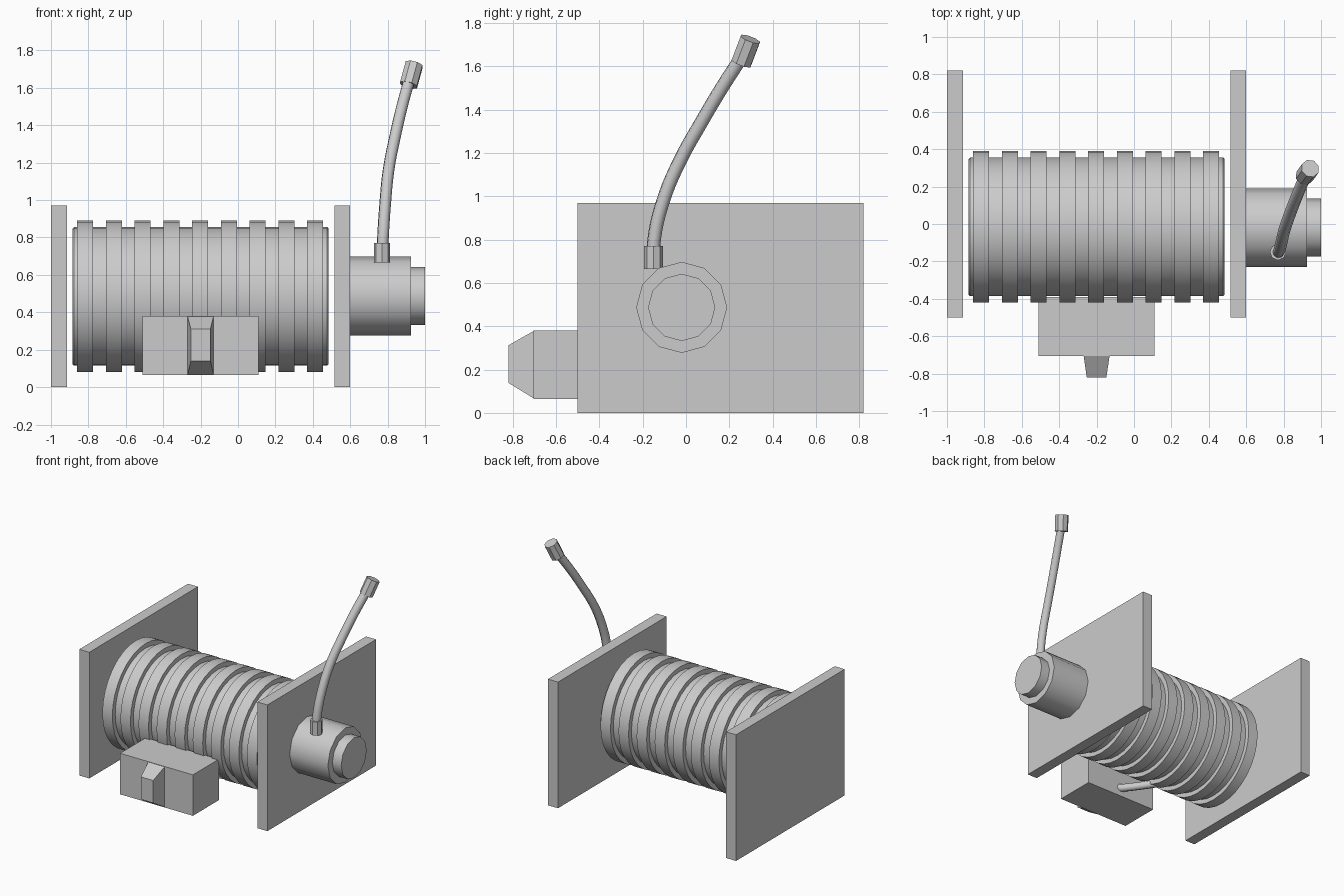
import bpy, bmesh, math
from mathutils import Vector

if "Cube" in bpy.data.objects:
    bpy.data.objects.remove(bpy.data.objects["Cube"], do_unlink=True)

grey = bpy.data.materials.new("plain_grey")
grey.use_nodes = True
grey.diffuse_color = (0.6, 0.6, 0.6, 1)
grey.node_tree.nodes["Principled BSDF"].inputs["Base Color"].default_value = (0.6, 0.6, 0.6, 1)


def add_object(name, data):
    data.materials.append(grey)
    obj = bpy.data.objects.new(name, data)
    bpy.context.collection.objects.link(obj)
    return obj


def finish(name, bm, smooth=False):
    bmesh.ops.recalc_face_normals(bm, faces=bm.faces)
    if smooth:
        for f in bm.faces:
            f.smooth = True
        for e in bm.edges:
            e.smooth = e.calc_face_angle(0) < math.radians(35)
    mesh = bpy.data.meshes.new(name)
    bm.to_mesh(mesh)
    bm.free()
    return add_object(name, mesh)


def box(name, lo, hi):
    bm = bmesh.new()
    bmesh.ops.create_cube(bm, size=1)
    for v in bm.verts:
        v.co = [(a + b) / 2 + c * (b - a) for a, b, c in zip(lo, hi, v.co)]
    return finish(name, bm)


def lathe(name, profile, origin, axis=(1, 0, 0), sides=32):
    """Closed solid of revolution; profile holds (distance along axis, radius)."""
    bm = bmesh.new()
    rings = []
    for x, r in profile:
        angles = [math.tau * i / sides for i in range(sides)]
        rings.append([bm.verts.new((x, r * math.cos(a), r * math.sin(a))) for a in angles])
    for a, b in zip(rings, rings[1:]):
        for i in range(sides):
            j = (i + 1) % sides
            bm.faces.new((a[i], a[j], b[j], b[i]))
    bm.faces.new(rings[0])
    bm.faces.new(rings[-1])
    obj = finish(name, bm, smooth=True)
    obj.rotation_mode = "QUATERNION"
    obj.rotation_quaternion = Vector((1, 0, 0)).rotation_difference(Vector(axis).normalized())
    obj.location = origin
    return obj


def tube(name, points, radius):
    curve = bpy.data.curves.new(name, "CURVE")
    curve.dimensions = "3D"
    curve.bevel_depth = radius
    curve.bevel_resolution = 2
    curve.resolution_u = 5
    curve.use_fill_caps = True
    spline = curve.splines.new("BEZIER")
    spline.bezier_points.add(len(points) - 1)
    for p, co in zip(spline.bezier_points, points):
        p.co = co
        p.handle_left_type = p.handle_right_type = "AUTO"
    return add_object(name, curve)


# Side plates
for name, x in (("right_side_plate", -1.0), ("left_side_plate", 0.515)):
    box(name, (x, -0.5, 0), (x + 0.085, 0.82, 0.97))

# Ribbed drum
core, rib = 0.37, 0.405
profile = [(-0.885, core - 0.008), (-0.877, core)]
for i in range(9):
    x = -0.86 + i * 0.1537
    profile += [(x, core), (x, rib), (x + 0.085, rib), (x + 0.085, core)]
profile += [(0.477, core), (0.485, core - 0.008)]
lathe("ribbed_drum", profile, (0, -0.015, 0.485))

# Stepped motor housing
lathe("motor_housing", [(0.59, 0.21), (0.925, 0.21), (0.925, 0.155), (1.0, 0.155)],
      (0, -0.02, 0.487), sides=12)

# Front control box with tapered spout
box("control_box", (-0.51, -0.705, 0.065), (0.11, -0.39, 0.38))
spout = box("tapered_spout", (-0.27, -0.82, 0.065), (-0.13, -0.7, 0.38))
for v in spout.data.vertices:
    if v.co.y < -0.8:
        v.co.x = -0.2 + (v.co.x + 0.2) * 0.75
        v.co.z = 0.225 + (v.co.z - 0.222) * 0.55

# Curved hose with end fittings
tube("hose", [(0.77, -0.15, 0.7), (0.775, -0.147, 0.8), (0.787, -0.105, 0.98), (0.805, -0.03, 1.16),
              (0.84, 0.07, 1.34), (0.877, 0.165, 1.5), (0.918, 0.262, 1.65)], 0.032)
lathe("lower_hose_fitting", [(0, 0.044), (0.105, 0.044)], (0.77, -0.15, 0.665), (0, 0, 1), 8)
lathe("upper_hose_fitting", [(0, 0.05), (0.122, 0.05)], (0.912, 0.255, 1.615), (0.03, 0.042, 0.11), 8)

# Short cable from the control box into the drum
tube("drum_cable", [(-0.18, -0.43, 0.14), (-0.22, -0.36, 0.13), (-0.42, -0.1, 0.14)], 0.03)
